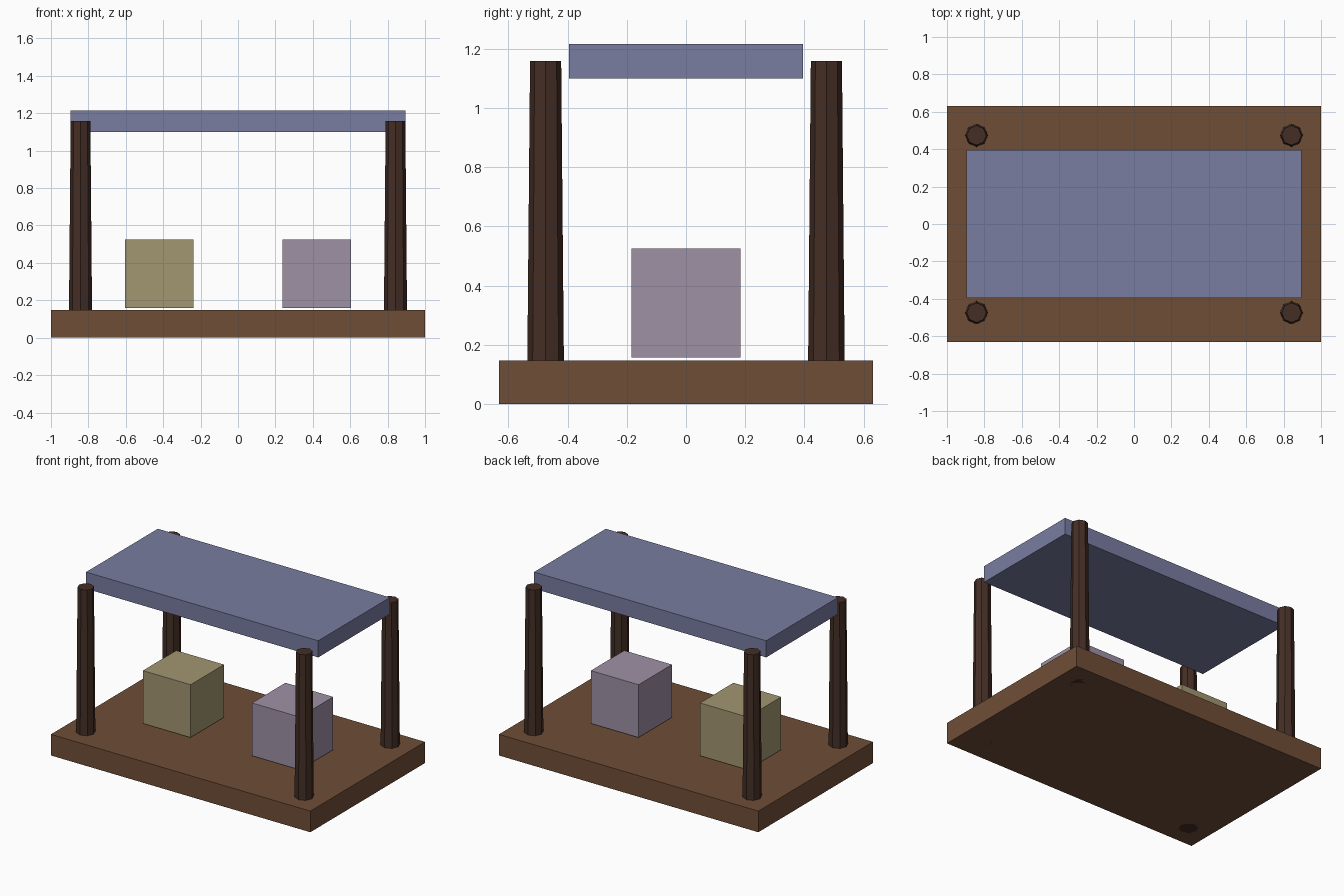
import bpy

if "Cube" in bpy.data.objects:
    bpy.data.objects.remove(bpy.data.objects["Cube"])


def material(name, color):
    mat = bpy.data.materials.new(name)
    mat.diffuse_color = (*color, 1)
    mat.use_nodes = True
    mat.node_tree.nodes["Principled BSDF"].inputs["Base Color"].default_value = mat.diffuse_color
    return mat


def box(name, center, size, mat):
    bpy.ops.mesh.primitive_cube_add(size=1, location=center)
    obj = bpy.context.object
    obj.name = name
    obj.scale = size
    bpy.ops.object.transform_apply(location=False, rotation=False, scale=True)
    obj.data.materials.append(mat)
    return obj


wood = material("wood", (0.159, 0.076, 0.038))
dark_wood = material("dark_wood", (0.058, 0.027, 0.018))
cloth = material("canopy_blue", (0.188, 0.205, 0.352))
tan = material("crate_tan", (0.362, 0.305, 0.165))
mauve = material("crate_mauve", (0.342, 0.283, 0.376))

# Platform and canopy
box("platform", (0, 0, 0.0737), (2, 1.263, 0.1474), wood)
box("canopy", (0, 0, 1.158), (1.79, 0.79, 0.116), cloth)

# Tapered corner posts, running down through the platform
POST_HEIGHT = 1.158
for y, depth in ((-0.474, "front"), (0.474, "back")):
    for x, side in ((-0.842, "left"), (0.842, "right")):
        bpy.ops.mesh.primitive_cone_add(
            vertices=8, radius1=0.063, radius2=0.0526, depth=POST_HEIGHT,
            location=(x, y, POST_HEIGHT / 2))
        post = bpy.context.object
        post.name = f"{depth}_{side}_post"
        post.data.materials.append(dark_wood)

# Crates hovering just above the platform
for name, x, mat in (("left_crate", -0.421, tan), ("right_crate", 0.421, mauve)):
    box(name, (x, 0, 0.342), (0.368, 0.368, 0.368), mat)
